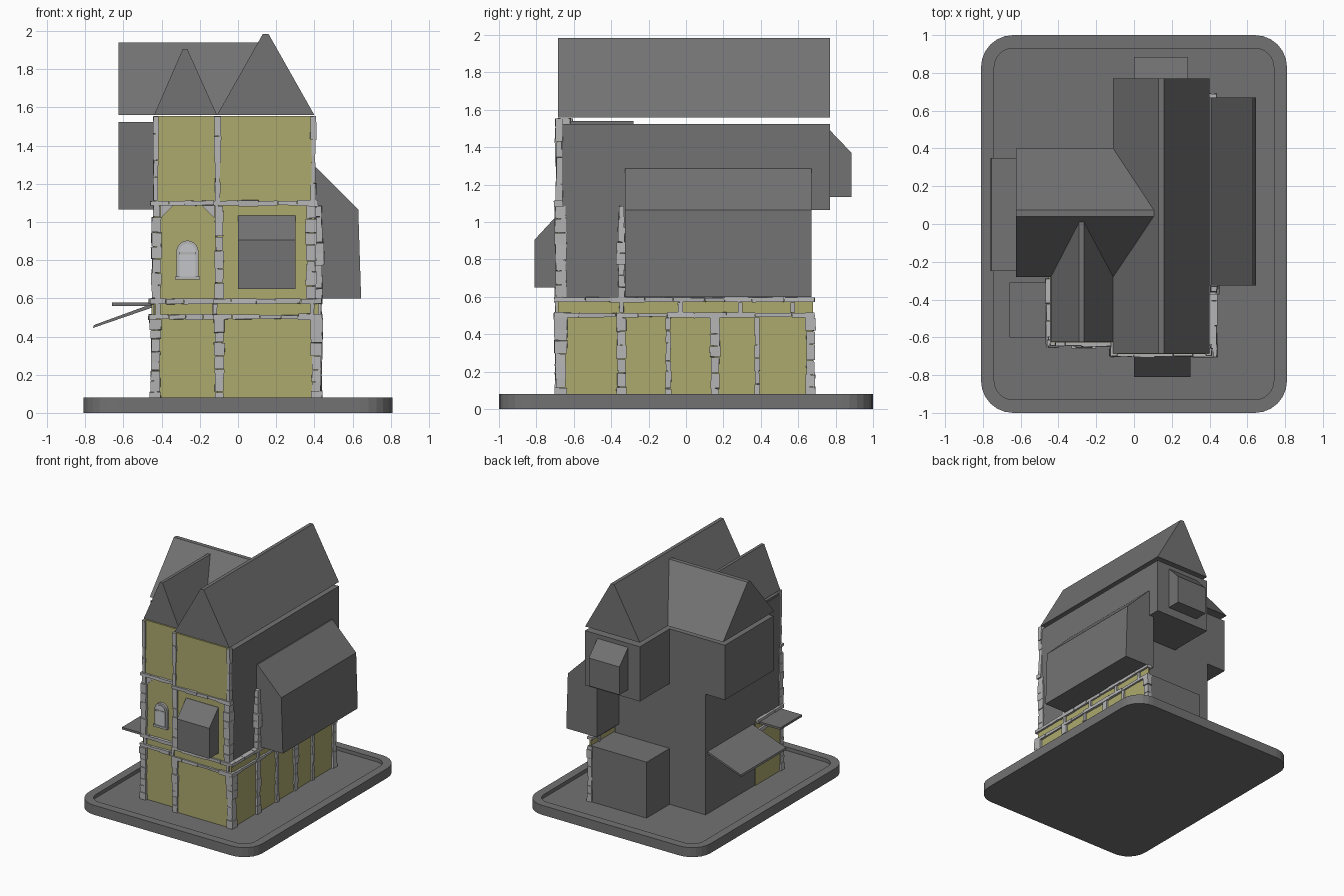
import bpy, bmesh, math, random

if "Cube" in bpy.data.objects:
    bpy.data.objects.remove(bpy.data.objects["Cube"])
random.seed(4)

def mat(name, c):
    m = bpy.data.materials.new(name)
    m.diffuse_color = (*c, 1)
    m.use_nodes = True
    m.node_tree.nodes["Principled BSDF"].inputs["Base Color"].default_value = m.diffuse_color
    return m

SLATE = mat("dark grey", (.17, .17, .17))
PLASTER = mat("ochre plaster", (.42, .40, .155))
STONE = mat("pale stone", (.46, .46, .46))
GLASS = mat("window grey", (.55, .56, .58))

def finish(name, bm, m):
    bmesh.ops.recalc_face_normals(bm, faces=bm.faces)
    me = bpy.data.meshes.new(name)
    bm.to_mesh(me)
    bm.free()
    me.materials.append(m)
    ob = bpy.data.objects.new(name, me)
    bpy.context.collection.objects.link(ob)
    return ob

def add_box(bm, lo, hi, jit=0.0):
    r = lambda: random.uniform(-jit, jit)
    v = [bm.verts.new(((lo, hi)[i][0] + r(), (lo, hi)[j][1] + r(), (lo, hi)[k][2] + r()))
         for i in (0, 1) for j in (0, 1) for k in (0, 1)]
    for f in ((0, 1, 3, 2), (4, 5, 7, 6), (0, 1, 5, 4), (2, 3, 7, 6), (0, 2, 6, 4), (1, 3, 7, 5)):
        bm.faces.new([v[i] for i in f])

def box(name, x0, x1, y0, y1, z0, z1, m=SLATE):
    bm = bmesh.new()
    add_box(bm, (x0, y0, z0), (x1, y1, z1))
    return finish(name, bm, m)

def stones(name, x0, x1, y0, y1, z0, z1, axis, n, size=.006):
    """A post or beam laid from n uneven stones along an axis."""
    bm = bmesh.new()
    lo, hi = [x0, y0, z0], [x1, y1, z1]
    L = hi[axis] - lo[axis]
    cuts = [0] + [(i + random.uniform(-.2, .2)) / n for i in range(1, n)] + [1]
    for a, b in zip(cuts, cuts[1:]):
        grow = random.uniform(-size, size)
        p = [c - grow for c in lo]
        q = [c + grow for c in hi]
        p[axis], q[axis] = lo[axis] + L * a + .001, lo[axis] + L * b - .001
        add_box(bm, p, q, .0025)
    return finish(name, bm, STONE)

def prism(name, pts, a, b, axis, m=SLATE):
    """Extrude a profile: axis y takes (x,z) points, axis x takes (y,z)."""
    bm = bmesh.new()
    place = (lambda p, t: (p[0], t, p[1])) if axis == 'y' else (lambda p, t: (t, p[0], p[1]))
    A = [bm.verts.new(place(p, a)) for p in pts]
    B = [bm.verts.new(place(p, b)) for p in pts]
    bm.faces.new(A)
    bm.faces.new(B)
    for i in range(len(pts)):
        j = (i + 1) % len(pts)
        bm.faces.new((A[i], A[j], B[j], B[i]))
    return finish(name, bm, m)

# base tray with raised rim
def ring(bm, hx, hy, r, z):
    out = []
    for k, (sx, sy) in enumerate(((1, 1), (-1, 1), (-1, -1), (1, -1))):
        for i in range(7):
            t = math.pi / 2 * (k + i / 6)
            out.append(bm.verts.new((sx * (hx - r) + r * math.cos(t), sy * (hy - r) + r * math.sin(t), z)))
    return out

bm = bmesh.new()
rings = [ring(bm, .81, 1, .17, 0), ring(bm, .81, 1, .17, .08),
         ring(bm, .74, .93, .10, .08), ring(bm, .74, .93, .10, .05)]
bm.faces.new(rings[0])
bm.faces.new(rings[3])
for A, B in zip(rings, rings[1:]):
    for i in range(len(A)):
        j = (i + 1) % len(A)
        bm.faces.new((A[i], A[j], B[j], B[i]))
finish("base_tray", bm, SLATE)

# main volumes
box("ground_floor_right", -.11, .415, -.68, .68, .04, .52)
box("middle_floor_right", -.11, .40, -.675, .375, .52, 1.525)
box("top_floor_right", -.11, .40, -.66, .77, 1.065, 1.525)
box("left_tower", -.445, -.11, -.62, .375, .04, 1.525)
box("left_tower_cap", -.44, -.11, -.62, -.28, 1.525, 1.54)
box("left_wing", -.625, -.11, -.27, .375, 1.065, 1.525)

# side bay and the two small oriels
prism("side_bay", [(.36, .6), (.645, .6), (.63, 1.065), (.41, 1.285), (.36, 1.285)], -.325, .67, 'y')
prism("front_oriel", [(-.67, .65), (-.81, .65), (-.81, .905), (-.69, 1.035), (-.67, 1.035)], 0, .30, 'x')
prism("back_oriel", [(.76, 1.135), (.885, 1.135), (.885, 1.37), (.77, 1.49), (.76, 1.49)], 0, .285, 'x')

# roofs
prism("main_roof", [(-.11, 1.56), (.40, 1.56), (.16, 1.985), (.13, 1.985)], -.685, .77, 'y')
prism("left_gable_roof", [(-.44, 1.56), (-.11, 1.56), (-.265, 1.905), (-.29, 1.905)], -.625, .02, 'y')
prism("wing_roof", [(-.28, 1.56), (.40, 1.56), (.075, 1.94), (.04, 1.94)], -.625, .11, 'x')

# awnings on the left side
prism("sloped_awning", [(-.76, .445), (-.755, .46), (-.44, .575), (-.44, .555)], -.25, .35, 'y')
box("flat_awning", -.66, -.44, -.60, -.31, .56, .578)

# plaster panels
box("plaster_front_left", -.44, -.11, -.628, -.615, .05, 1.555, PLASTER)
box("plaster_front_right", -.11, .40, -.688, -.67, .05, 1.555, PLASTER)
box("plaster_right_side", .41, .422, -.68, .68, .05, .585, PLASTER)
box("plaster_left_side", -.452, -.44, -.62, -.28, .05, .585, PLASTER)
box("plaster_front_corner", .395, .42, -.685, -.65, .05, .585, PLASTER)

# stone beams: front and right side
for name, z0, z1 in (("lower_beam", .49, .515), ("middle_beam", .572, .598), ("upper_beam", 1.085, 1.112)):
    low = z0 < 1
    stones(name + "_left", -.46, -.11, -.648, -.61, z0, z1, 0, 4, .003)
    stones(name + "_right", -.13, .44 if low else .42, -.703, -.66, z0, z1, 0, 5, .003)
    if low:
        stones(name + "_side", .39, .44, -.70, .69, z0, z1, 1, 9, .003)
        stones(name + "_left_side", -.467, -.43, -.64, -.29, z0, z1, 1, 3, .003)

# small uprights between the two lower beams
for i, y in enumerate((-.345, -.03, .29, .57)):
    stones("side_strip_upright_%d" % i, .40, .436, y - .012, y + .012, .515, .572, 2, 1, .002)
for i, x in enumerate((-.42, -.12, .39)):
    y = -.64 if x < -.2 else -.70
    stones("front_strip_upright_%d" % i, x - .012, x + .012, y, y + .04, .515, .572, 2, 1, .002)

# front stone posts
stones("left_corner_quoins", -.46, -.405, -.65, -.60, .05, .49, 2, 8)
stones("left_corner_quoins_middle", -.45, -.405, -.648, -.60, .598, 1.085, 2, 7)
stones("centre_post", -.123, -.073, -.702, -.62, .05, .49, 2, 7, .005)
stones("centre_post_middle", -.122, -.075, -.702, -.62, .598, 1.085, 2, 6, .005)
stones("right_corner_quoins", .385, .438, -.70, -.64, .05, .49, 2, 7)
stones("right_corner_quoins_middle", .357, .408, -.698, -.64, .598, 1.085, 2, 7, .005)
stones("left_post_top", -.442, -.418, -.64, -.61, 1.11, 1.555, 2, 4, .003)
stones("centre_post_top", -.122, -.092, -.697, -.62, 1.11, 1.555, 2, 4, .003)
stones("right_post_top", .382, .408, -.697, -.66, 1.11, 1.555, 2, 4, .003)

# right side stone posts
for i, (y, w) in enumerate(((-.345, .025), (-.095, .014), (.155, .025), (.38, .014), (.665, .025))):
    stones("side_post_%d" % i, .395, .438, y - w, y + w, .05, .49, 2, 6, .004)
stones("tall_side_quoins", .40, .445, -.366, -.325, .598, 1.085, 2, 8, .007)

# corner braces over the arched window
for side, x, d in (("left", -.405, 1), ("right", -.123, -1)):
    prism("brace_" + side, [(x, 1.09), (x + d * .07, 1.09), (x, 1.02)], -.636, -.61, 'y', STONE)
    
# arched window
def arch(w, z0, z1):
    return [(-.265 - w, z0), (-.265 + w, z0)] + [
        (-.265 + w * math.cos(math.pi * i / 10), z1 + w * math.sin(math.pi * i / 10)) for i in range(11)]

prism("window_frame", arch(.058, .71, .845), -.648, -.62, 'y', STONE)
prism("window_pane", arch(.042, .715, .845), -.653, -.645, 'y', GLASS)
box("window_sill", -.33, -.20, -.66, -.62, .698, .715, STONE)
box("window_crossbar", -.31, -.22, -.657, -.645, .83, .843, STONE)
